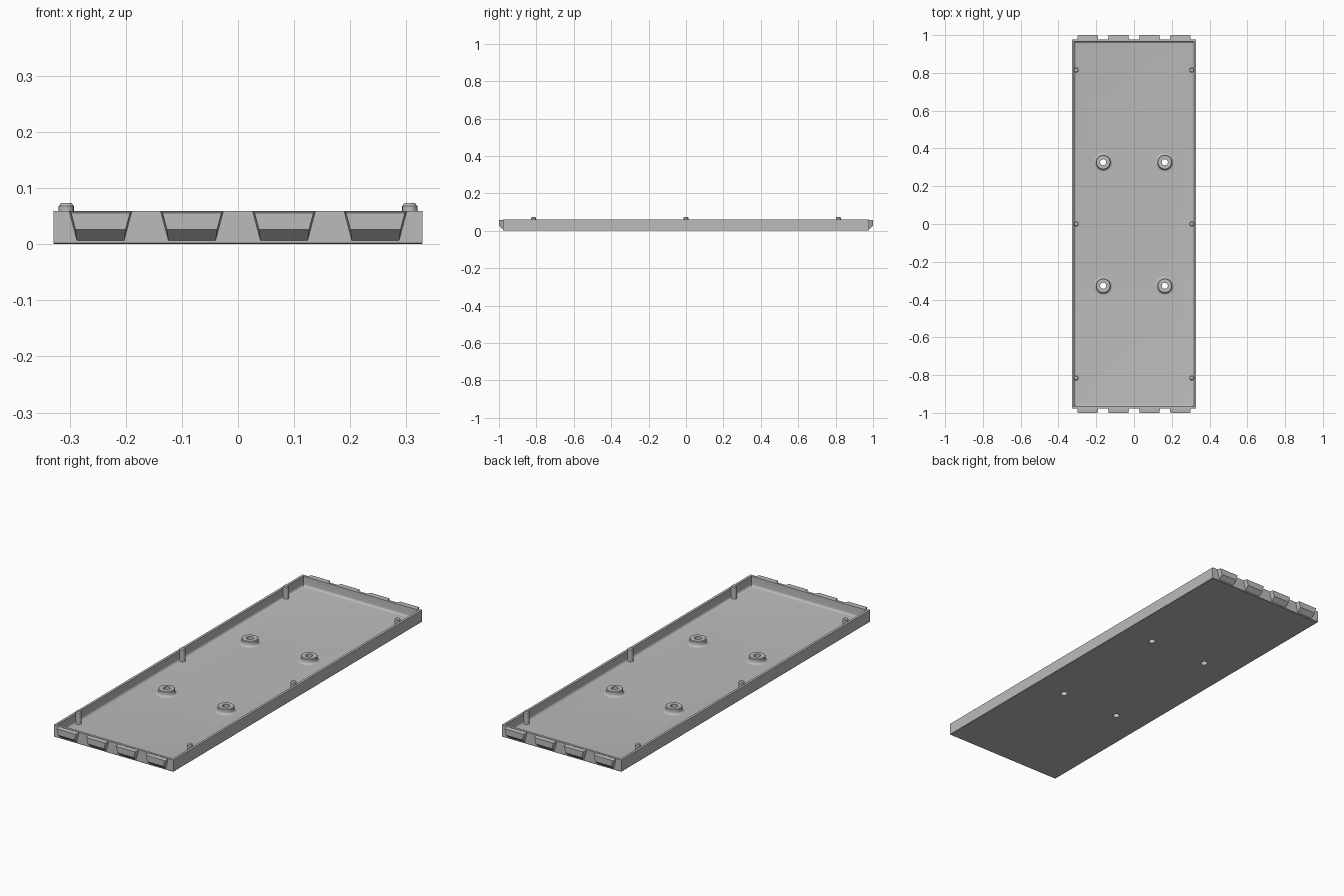
import bpy, bmesh, math

cube = bpy.data.objects.get("Cube")
if cube:
    bpy.data.objects.remove(cube, do_unlink=True)

grey = bpy.data.materials.new("plain grey")
grey.use_nodes = True
colour = (0.5, 0.5, 0.5, 1)
grey.diffuse_color = colour
grey.node_tree.nodes["Principled BSDF"].inputs["Base Color"].default_value = colour

HX, HY, HZ = 0.329, 0.978, 0.0595   # half width, half length, wall height
WALL, FLOOR, FILLET = 0.012, 0.011, 0.012
BOSSES = [(sx * 0.163, sy * 0.327) for sx in (-1, 1) for sy in (-1, 1)]


def finish(bm, name, smooth=True):
    bmesh.ops.recalc_face_normals(bm, faces=bm.faces)
    mesh = bpy.data.meshes.new(name)
    bm.to_mesh(mesh)
    bm.free()
    mesh.materials.append(grey)
    ob = bpy.data.objects.new(name, mesh)
    bpy.context.collection.objects.link(ob)
    bpy.ops.object.select_all(action='DESELECT')
    ob.select_set(True)
    bpy.context.view_layer.objects.active = ob
    if smooth:
        bpy.ops.object.shade_smooth_by_angle(angle=math.radians(35))
    return ob


def bridge(bm, a, b):
    for i in range(len(a)):
        j = (i + 1) % len(a)
        bm.faces.new((a[i], a[j], b[j], b[i]))


def lathe(name, profile, x, y, steps=32, closed=False):
    """Revolve an (r, z) profile about a vertical axis."""
    bm = bmesh.new()
    rings = []
    for r, z in profile:
        rings.append([bm.verts.new((x + r * math.cos(t), y + r * math.sin(t), z))
                      for t in (2 * math.pi * k / steps for k in range(steps))])
    for a, b in zip(rings, rings[1:]):
        bridge(bm, a, b)
    if closed:
        bm.faces.new(rings[0])
        bm.faces.new(rings[-1])
    return finish(bm, name)


# Tray: nested rectangles from the underside, over the rim, down to the floor
arc = [math.pi / 2 * k / 5 for k in range(6)]
section = [(0.002, 0), (0, 0.002), (0, HZ), (WALL, HZ)]
section += [(WALL + FILLET * (1 - math.cos(t)), FLOOR + FILLET * (1 - math.sin(t)))
            for t in arc]
bm = bmesh.new()
loops = []
for inset, z in section:
    x, y = HX - inset, HY - inset
    loops.append([bm.verts.new((sx * x, sy * y, z))
                  for sx, sy in ((-1, -1), (1, -1), (1, 1), (-1, 1))])
for a, b in zip(loops, loops[1:]):
    bridge(bm, a, b)
bm.faces.new(loops[0])
bm.faces.new(loops[-1])
tray = finish(bm, "tray", smooth=False)

# Screw holes through the floor
for x, y in BOSSES:
    cutter = lathe("hole_cutter", [(0.016, -0.02), (0.016, 0.03)], x, y, closed=True)
    cutter.hide_render = True
    mod = tray.modifiers.new("hole", 'BOOLEAN')
    mod.operation, mod.solver, mod.object = 'DIFFERENCE', 'EXACT', cutter
    bpy.context.view_layer.objects.active = tray
    bpy.ops.object.modifier_apply(modifier=mod.name)
    bpy.data.objects.remove(cutter, do_unlink=True)
bpy.ops.object.select_all(action='DESELECT')
tray.select_set(True)
bpy.ops.object.shade_smooth_by_angle(angle=math.radians(35))

# Screw bosses with a flared foot
flare = [(0.038 + FILLET * (1 - math.sin(t)), FLOOR + FILLET * (1 - math.cos(t)))
         for t in reversed(arc)]
boss = [(0.016, 0.001), (0.016, 0.037), (0.036, 0.037), (0.038, 0.035)] + flare
for x, y in BOSSES:
    lathe("screw_boss", boss, x, y)

# Locating pins along the long walls
pin = [(0.0135, 0.005), (0.0135, 0.068), (0.0095, 0.073)]
for side in (-1, 1):
    for y in (-0.815, 0, 0.815):
        lathe("locating_pin", pin, side * 0.306, y, steps=16, closed=True)

# Tapered lugs on both ends
for end in (-1, 1):
    for cx in (-0.245, -0.082, 0.082, 0.245):
        bm = bmesh.new()
        for half, y, z in ((0.042, HY - 0.002, 0.005), (0.056, HY - 0.002, 0.058),
                           (0.0445, 1.0, 0.026), (0.0525, 1.0, 0.056)):
            for s in (-1, 1):
                bm.verts.new((cx + s * half, end * y, z))
        bmesh.ops.convex_hull(bm, input=bm.verts)
        bmesh.ops.dissolve_limit(bm, angle_limit=0.02, verts=bm.verts, edges=bm.edges)
        finish(bm, "end_lug", smooth=False)
